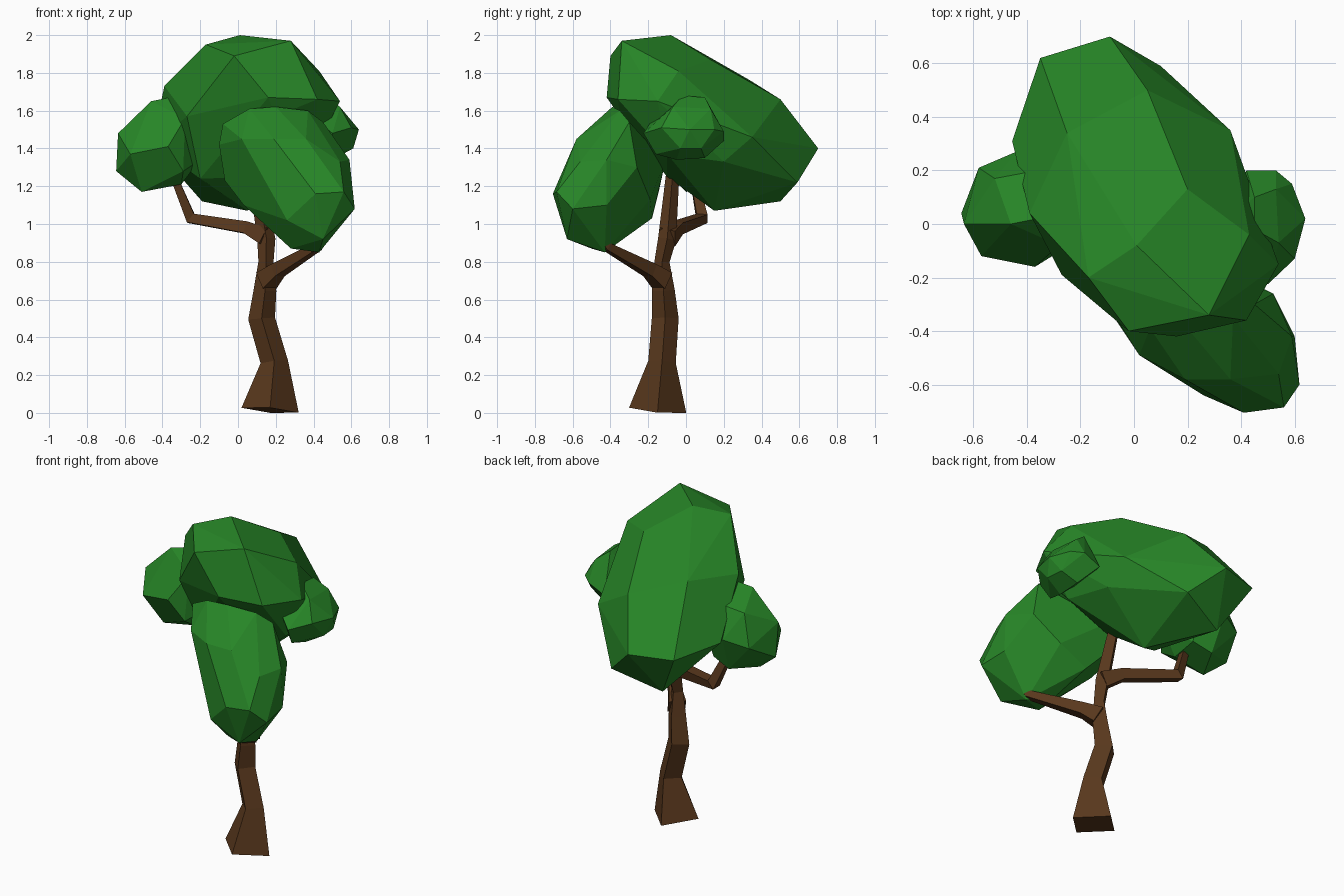
import bpy, bmesh, math
from mathutils import Vector


def material(name, rgb):
    m = bpy.data.materials.new(name)
    m.diffuse_color = (*rgb, 1)
    return m


BARK = material("bark brown", (0.098, 0.039, 0.012))
LEAF = material("leaf green", (0.02, 0.235, 0.02))


def finish(name, bm, mat):
    bmesh.ops.recalc_face_normals(bm, faces=bm.faces)
    mesh = bpy.data.meshes.new(name)
    bm.to_mesh(mesh)
    bm.free()
    mesh.materials.append(mat)
    obj = bpy.data.objects.new(name, mesh)
    bpy.context.collection.objects.link(obj)


def limb(name, path, ref, turn=0.0):
    """Four-sided tapered tube along (x, y, z, radius) points."""
    bm = bmesh.new()
    pts = [Vector(p[:3]) for p in path]
    rings = []
    for i, p in enumerate(pts):
        d_in = (p - pts[i - 1]).normalized() if i else Vector()
        d_out = (pts[i + 1] - p).normalized() if i + 1 < len(pts) else Vector()
        t = (d_in + d_out).normalized()
        u = (Vector(ref) - t * t.dot(Vector(ref))).normalized()
        v = t.cross(u)
        ring = []
        for k in range(4):
            a = turn + k * math.pi / 2
            ring.append(bm.verts.new(p + (u * math.cos(a) + v * math.sin(a)) * path[i][3]))
        rings.append(ring)
    for a, b in zip(rings, rings[1:]):
        for k in range(4):
            j = (k + 1) % 4
            bm.faces.new((a[k], a[j], b[j], b[k]))
    bm.faces.new(rings[0])
    bm.faces.new(rings[-1])
    finish(name, bm, BARK)


def clump(name, points, flat=8):
    """Faceted leaf mass: convex hull with nearly flat facets merged."""
    bm = bmesh.new()
    for p in points:
        bm.verts.new(p)
    hull = bmesh.ops.convex_hull(bm, input=bm.verts)
    loose = {g for g in hull["geom_interior"] + hull["geom_unused"]
             if isinstance(g, bmesh.types.BMVert)}
    bmesh.ops.delete(bm, geom=list(loose), context='VERTS')
    bmesh.ops.dissolve_limit(bm, angle_limit=math.radians(flat),
                             verts=bm.verts, edges=bm.edges)
    finish(name, bm, LEAF)


# Trunk and branches
limb("trunk", [(.17, -.15, .014, .152), (.192, -.127, .27, .073), (.125, -.11, .5, .071),
               (.143, -.12, .65, .06), (.148, -.127, .8, .04), (.15, -.1, .92, .048),
               (.09, -.07, 1.27, .035)], (1, 0, 0))
limb("front_branch", [(.15, -.125, .7, .07), (.21, -.19, .755, .05),
                      (.42, -.42, .88, .03), (.44, -.45, .93, .025)],
     (0, 0, 1), math.pi / 4)
limb("left_branch", [(.15, -.1, .93, .065), (.05, -.045, .98, .045),
                     (-.25, .085, 1.03, .041), (-.34, .04, 1.25, .027)],
     (0, 1, 0), math.pi / 4)

# Leaf clumps
clump("crown_leaves", [
    (.01, -.08, 2.0), (.28, -.34, 1.97), (-.17, -.2, 1.95), (-.02, -.4, 1.89),
    (.2, .13, 1.87), (.43, -.04, 1.81), (.05, .5, 1.66), (-.25, .34, 1.76),
    (-.39, .04, 1.73), (.36, .35, 1.46), (.1, .59, 1.22), (-.09, .7, 1.4),
    (-.35, .62, 1.4), (-.455, .31, 1.42), (-.19, .5, 1.12), (.05, .15, 1.07),
    (-.27, -.19, 1.57), (.16, -.42, 1.67), (.42, -.36, 1.66), (.54, -.15, 1.65),
    (-.2, -.06, 1.24), (.4, -.1, 1.37), (.36, .2, 1.33), (.2, -.35, 1.57),
    (.12, -.1, 1.25)])
clump("front_leaves", [
    (-.08, -.33, 1.53), (.06, -.39, 1.61), (.2, -.39, 1.62), (.37, -.35, 1.6),
    (.45, -.3, 1.54), (-.1, -.31, 1.42), (.02, -.49, 1.45), (.19, -.58, 1.45),
    (.36, -.58, 1.45), (.1, -.53, 1.25), (.26, -.64, 1.02), (.46, -.66, 1.03),
    (.41, -.705, 1.16), (.56, -.685, 1.17), (.54, -.56, 1.33), (.28, -.5, .87),
    (.45, -.63, .92), (.43, -.43, .85), (.29, -.41, .87), (.618, -.6, 1.08),
    (.6, -.42, 1.1), (.59, -.42, 1.34), (.52, -.26, 1.3), (.2, -.18, 1.03),
    (.05, -.14, 1.19), (.1, -.11, 1.33), (.38, -.19, 1.13), (-.07, -.28, 1.23),
    (.03, -.34, 1.1)], 12)
clump("left_leaves", [
    (-.46, 0, 1.65), (-.36, .02, 1.67), (-.36, .2, 1.6), (-.635, 0, 1.48),
    (-.645, .04, 1.28), (-.58, .21, 1.38), (-.44, .27, 1.42), (-.57, -.12, 1.37),
    (-.37, -.16, 1.41), (-.51, 0, 1.17), (-.3, 0, 1.21), (-.42, .18, 1.2),
    (-.2, .02, 1.34), (-.29, -.11, 1.28), (-.28, -.08, 1.56), (-.52, .17, 1.57),
    (-.28, .22, 1.45), (-.3, .16, 1.24)], 12)
clump("right_leaves", [
    (.45, -.02, 1.68), (.45, .1, 1.67), (.54, -.07, 1.62), (.53, .13, 1.61),
    (.6, -.13, 1.51), (.64, .02, 1.5), (.59, .15, 1.5), (.53, .2, 1.49),
    (.42, .2, 1.44), (.61, -.03, 1.4), (.6, .08, 1.4), (.5, .1, 1.35),
    (.5, -.05, 1.34), (.48, -.16, 1.37), (.5, -.225, 1.48), (.42, -.18, 1.55),
    (.32, 0, 1.5)], 12)
